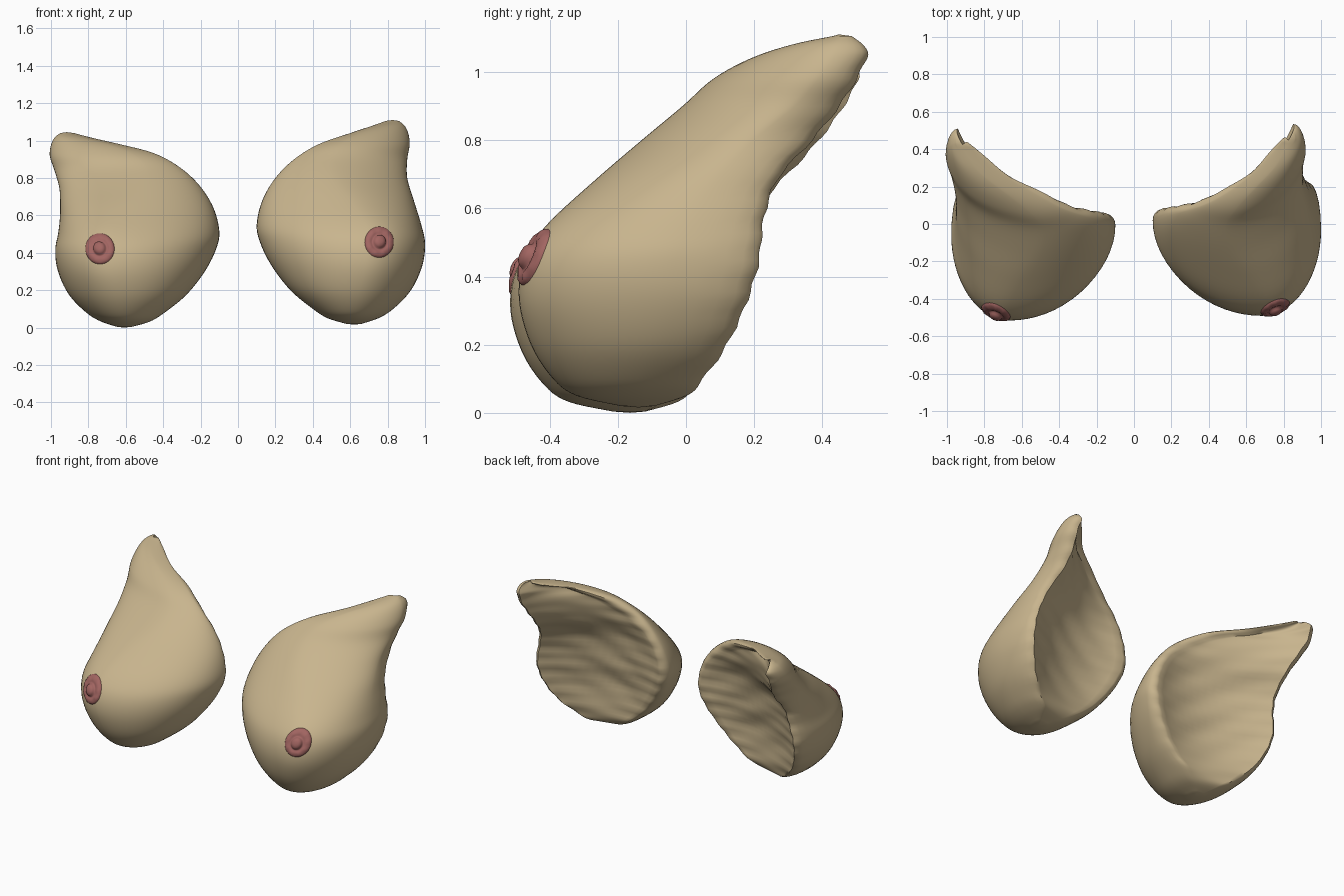
import bpy, bmesh, math
from mathutils import Vector
from mathutils.bvhtree import BVHTree

cube = bpy.data.objects.get("Cube")
if cube:
    bpy.data.objects.remove(cube, do_unlink=True)


def make_material(name, colour):
    mat = bpy.data.materials.new(name)
    mat.use_nodes = True
    mat.diffuse_color = (*colour, 1)
    shader = next(n for n in mat.node_tree.nodes if n.type == 'BSDF_PRINCIPLED')
    shader.inputs["Base Color"].default_value = (*colour, 1)
    shader.inputs["Roughness"].default_value = 0.6
    return mat


skin_mat = make_material("warm beige", (0.58, 0.46, 0.27))
rose_mat = make_material("dusty rose", (0.36, 0.13, 0.12))

# Level sections, bottom to top: z, inner x, outer x, front x, front y,
# y of the inner and outer edges, y of the inner and outer back rims
SECTIONS = [
    (.02, .58, .66, .62, -.19, -.15, -.12, -.1, -.09),
    (.05, .48, .75, .62, -.32, -.15, -.12, -.04, 0),
    (.1, .4, .83, .63, -.39, -.14, -.11, -.01, .05),
    (.2, .28, .925, .65, -.455, -.1, -.07, 0, .12),
    (.33, .18, .985, .68, -.49, -.04, -.04, .03, .18),
    (.45, .12, 1, .69, -.475, 0, -.03, .06, .215),
    (.55, .1, .98, .68, -.41, .02, .02, .075, .225),
    (.68, .13, .94, .6, -.27, .04, .09, .085, .265),
    (.8, .2, .905, .52, -.13, .06, .2, .1, .37),
    (.9, .3, .905, .5, -.01, .08, .32, .13, .45),
    (.98, .43, .918, .55, .08, .13, .39, .2, .5),
    (1.04, .6, .91, .65, .19, .24, .43, .29, .53),
    (1.08, .72, .89, .76, .31, .36, .45, .41, .52),
    (1.105, .79, .86, .825, .43, .44, .46, .46, .49),
]
STEPS, ARC, ROLL, BACK = 5, 16, 5, 16


def smooth_rows(rows, steps):
    """Smooth open curve through rows of numbers."""
    last, out = len(rows) - 1, []
    for i in range(last):
        a, b, c, d = (rows[min(last, max(0, i + k))] for k in (-1, 0, 1, 2))
        for s in range(steps):
            t = s / steps
            out.append([q + t / 2 * (r - p + t * (2*p - 5*q + 4*r - w
                        + t * (3*q - p - 3*r + w)))
                        for p, q, r, w in zip(a, b, c, d)])
    return out + [rows[-1]]


def ramp(value, start, end):
    t = min(1, max(0, (value - start) / (end - start)))
    return t * t * (3 - 2 * t)


def to_right(co):
    """Mirror across, with a slightly shorter, more outward tail."""
    tail = ramp(co.z, .5, 1) * ramp(co.x, .45, .85)
    return Vector((-(co.x * .975 + .002 + .11 * tail), co.y - .025, co.z * .955 - .015))


def finish(name, bm, mat, angle):
    bmesh.ops.recalc_face_normals(bm, faces=bm.faces)
    mesh = bpy.data.meshes.new(name)
    bm.to_mesh(mesh)
    bm.free()
    mesh.materials.append(mat)
    obj = bpy.data.objects.new(name, mesh)
    bpy.context.collection.objects.link(obj)
    bpy.ops.object.select_all(action='DESELECT')
    obj.select_set(True)
    bpy.context.view_layer.objects.active = obj
    bpy.ops.object.shade_smooth_by_angle(angle=math.radians(angle))


def bridge(bm, rings, first, last=None):
    """Join rings of vertices and close them with end points."""
    n = len(rings[0])
    for i in range(n):
        j = (i + 1) % n
        for a, b in zip(rings, rings[1:]):
            bm.faces.new((a[i], a[j], b[j], b[i]))
        bm.faces.new((first, rings[0][j], rings[0][i]))
        if last:
            bm.faces.new((last, rings[-1][i], rings[-1][j]))


def half_section(z, edge_x, front_x, front_y, edge_y, rim_x, rim_y):
    """Points from the front round one side to its back rim."""
    power = 2 / (2 - .3 * ramp(z, .5, .9))
    points = []
    for k in range(ARC):
        a = math.pi / 2 * k / ARC
        points.append(Vector((front_x + (edge_x - front_x) * math.sin(a) ** power,
                              edge_y + (front_y - edge_y) * math.cos(a) ** power, z)))
    for k in range(ROLL + 1):
        a = math.pi / 2 * k / ROLL
        points.append(Vector((edge_x + (rim_x - edge_x) * (1 - math.cos(a)),
                              edge_y + (rim_y - edge_y) * math.sin(a), z)))
    return points


def section(row):
    z, x_in, x_out, x_front, y_front, y_in, y_out, rim_in, rim_out = row
    width = x_out - x_in
    # The back rim sits inside the edge, further in along the sloping top
    inset_in = min(.05 + .07 * ramp(z, .75, .95), .3 * width)
    inset_out = min(.06, .2 * width)
    wobble = .004 * math.sin(70 * z)
    inner = half_section(z, x_in, x_front, y_front, y_in,
                         x_in + inset_in, rim_in + wobble)
    outer = half_section(z, x_out, x_front, y_front, y_out,
                         x_out - inset_out, rim_out - wobble)
    # Hollow back, with shallow diagonal ridges
    sag = .1 * ramp(z, .03, .4) * (1 - .75 * ramp(z, .7, 1.08))
    back = []
    for k in range(1, BACK):
        w = k / BACK
        co = outer[-1].lerp(inner[-1], w)
        hump = 4 * w * (1 - w)
        co.y -= sag * (hump + .05 * hump * math.sin(30 * (z - .6 * co.x)))
        back.append(co)
    return inner[:0:-1] + outer + back


def build_skin(name, place):
    bm = bmesh.new()
    levels = [section(row) for row in smooth_rows(SECTIONS, STEPS)]
    ends = [sum(level, Vector()) / len(level) for level in (levels[0], levels[-1])]
    ends[0].z -= .004
    ends[1].z += .005
    rings = [[bm.verts.new(place(co)) for co in level] for level in levels]
    bridge(bm, rings, *(bm.verts.new(place(co)) for co in ends))
    bmesh.ops.recalc_face_normals(bm, faces=bm.faces)
    tree = BVHTree.FromBMesh(bm)
    finish(name, bm, skin_mat, 45)
    return tree


# Radius and height of the areola and its raised centre
TIP_PROFILE = [(.012, .026), (.024, .023), (.033, .015), (.036, .006), (.043, .004),
               (.05, .009), (.062, .01), (.074, .009), (.081, .005), (.085, -.01)]


def build_tip(name, tree, place):
    centre = place(Vector((.755, 0, .457)))
    forward = Vector((0, 1, 0))
    sides = 40

    def on_skin(x, z):
        return tree.ray_cast(Vector((x, -2, z)), forward)[:2]

    samples = [on_skin(centre.x + .06 * math.cos(a), centre.z + .06 * math.sin(a))[1]
               for a in (math.tau * i / 8 for i in range(8))]
    normal = sum(samples, Vector()).normalized()
    bm = bmesh.new()
    rings = []
    for radius, height in TIP_PROFILE:
        ring = []
        for i in range(sides):
            a = math.tau * i / sides
            spot = on_skin(centre.x + radius * .94 * math.cos(a),
                           centre.z + radius * math.sin(a))[0]
            # Small bumps around the flat band
            bump = .003 * max(0, math.sin(9 * a)) if .055 < radius < .078 else 0
            ring.append(bm.verts.new(spot + normal * (height + bump)))
        rings.append(ring)
    top = bm.verts.new(on_skin(centre.x, centre.z)[0] + normal * .026)
    bridge(bm, rings, top)
    bm.faces.new(rings[-1])
    finish(name, bm, rose_mat, 60)


for side, place in (("left", lambda co: co.copy()), ("right", to_right)):
    skin = build_skin(side + "_breast_form", place)
    build_tip(side + "_areola", skin, place)
